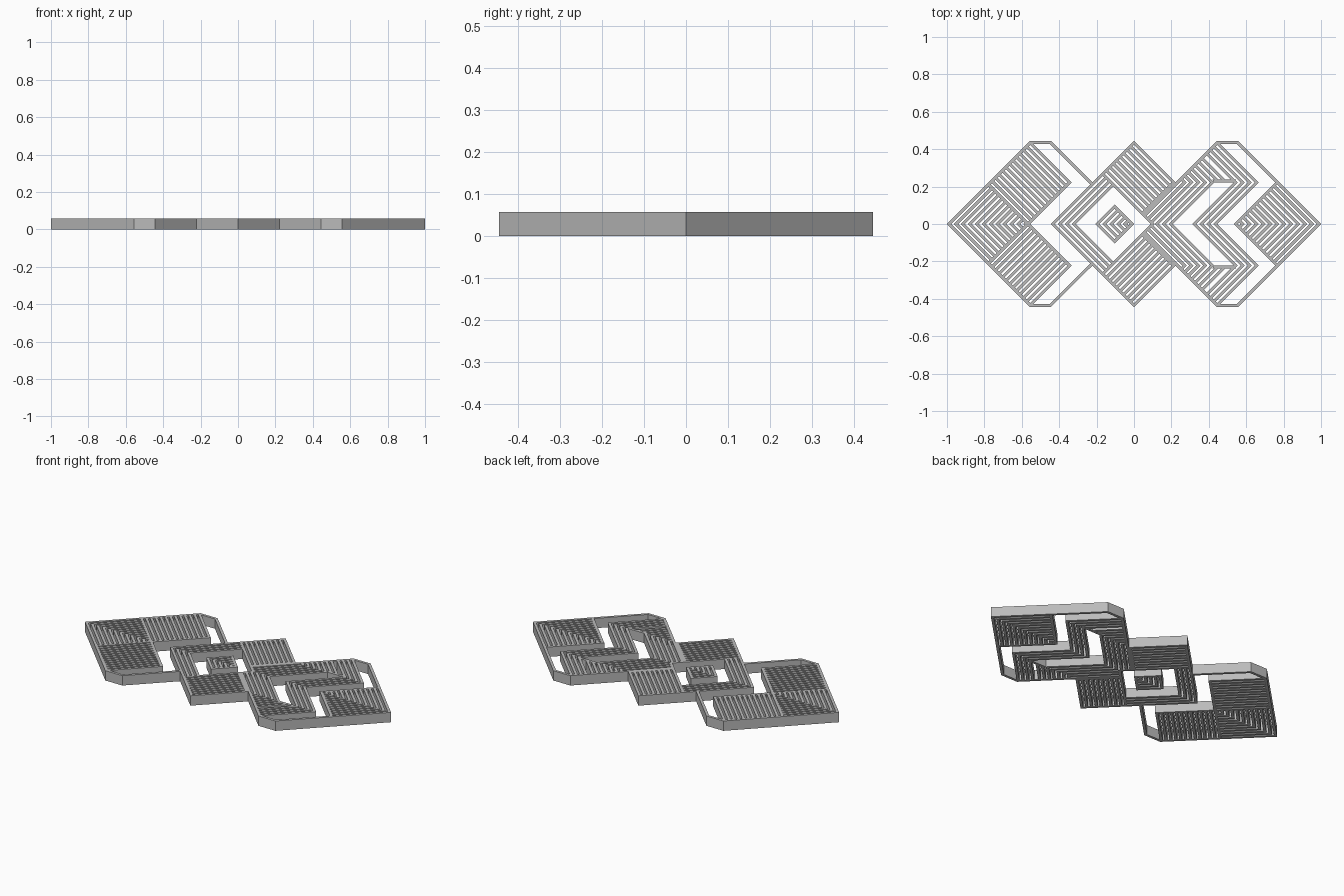
import bpy, bmesh

cube = bpy.data.objects.get("Cube")
if cube:
    bpy.data.objects.remove(cube, do_unlink=True)

U = 1 / 9       # layout module
P = U / 3       # slat pitch
W = 0.022       # slat width along the diagonal axes
H = 0.058       # panel thickness

grey = bpy.data.materials.new("grey")
grey.use_nodes = True
colour = (0.5, 0.5, 0.5, 1)
grey.diffuse_color = colour
grey.node_tree.nodes["Principled BSDF"].inputs["Base Color"].default_value = colour


def build(name, polys):
    """Extrude outlines given in diagonal axes (x + y, x - y), mirrored front to back."""
    bm = bmesh.new()
    for poly in polys:
        face = bm.faces.new([bm.verts.new(((u + v) / 2, (u - v) / 2, 0)) for u, v in poly])
        new = bmesh.ops.extrude_face_region(bm, geom=[face])["geom"]
        bmesh.ops.translate(bm, vec=(0, 0, H),
                            verts=[g for g in new if isinstance(g, bmesh.types.BMVert)])
    bmesh.ops.recalc_face_normals(bm, faces=bm.faces)
    mesh = bpy.data.meshes.new(name)
    bm.to_mesh(mesh)
    bm.free()
    mesh.materials.append(grey)
    obj = bpy.data.objects.new(name, mesh)
    bpy.context.scene.collection.objects.link(obj)
    mirror = obj.modifiers.new("mirror", 'MIRROR')
    mirror.use_axis = (False, True, False)
    mirror.use_mirror_merge = False


def bar_u(u, v0, v1, skew=0):
    """Slat of constant u; skew slants its far end."""
    return [(u, v0), (u + W, v0), (u + W, v1 + skew), (u, v1)]


def bar_v(v, u0, u1, skew0=0, skew1=0):
    """Slat of constant v; skews slant its ends."""
    return [(u0, v), (u1, v), (u1 + skew1, v + W), (u0 + skew0, v + W)]


def left_chevron(v, end):
    return bar_v(v, v, end, W)


def right_chevron(u, start):
    return bar_u(u, start, u, W)


def flat(x0, x1, y, t=W * 0.7):
    """Straight rail running along x, its outer edge at y."""
    pts = [(x0, y), (x1, y), (x1 - t / 2, y - t), (x0 + t / 2, y - t)]
    return [(x + yy, x - yy) for x, yy in pts]


# Left panel: pointed end, side arms and thin frame
build("left_point", [left_chevron(-9 * U + i * P, -5 * U) for i in range(12)]
      + [right_chevron(-5 * U - W, -9 * U)])
build("left_arms", [bar_u(-U - W - i * P, -9 * U, -5 * U) for i in range(12)]
      + [bar_v(-9 * U, -5 * U, -U), bar_v(-5 * U - W, -5 * U, -U)])
build("left_frame", [flat(-5 * U, -4 * U, 4 * U), bar_u(-W, -8 * U, -4 * U)])

# Centre panel: chevron, side blocks and the wall of the opening
build("centre_chevron", [left_chevron(-4 * U + i * P, U) for i in range(4)])
build("centre_blocks", [bar_u(4 * U - W - i * P, -4 * U, 0) for i in range(9)]
      + [bar_v(-4 * U, U, 4 * U), bar_v(-W, U, 4 * U), right_chevron(U - W, -4 * U)])

# Small floating diamond
s = -(5 * P + W)
build("centre_diamond", [left_chevron(s + i * P, 0) for i in range(5)]
      + [right_chevron(-W, s)])

# Right panel: two bent bands sharing the slatted outer triangle
wide = [i * P for i in range(6)]
narrow = [4 * U - W - i * P for i in range(4)]
build("right_wide_band", [bar_v(v, max(v, U), v + 4 * U, W if v >= U - 0.001 else 0, W)
                          for v in wide])
build("right_narrow_band", [bar_v(v, v, v + 4 * U, W, W) for v in narrow])
gap = [i * P for i in (6, 7)]
build("right_triangles", [bar_u(4 * U + a, 0, a, W) for a in wide + gap + narrow]
      + [bar_v(0, 4 * U, 8 * U), flat(0.42, 0.545, 2 * U + W * 0.7)])

# Right frame and pointed end
build("right_frame", [flat(4 * U, 5 * U, 4 * U), bar_u(9 * U - W, U, 5 * U)])
build("right_point", [right_chevron(9 * U - W - i * P, 5 * U - W) for i in range(12)]
      + [left_chevron(5 * U - W, 9 * U)])
